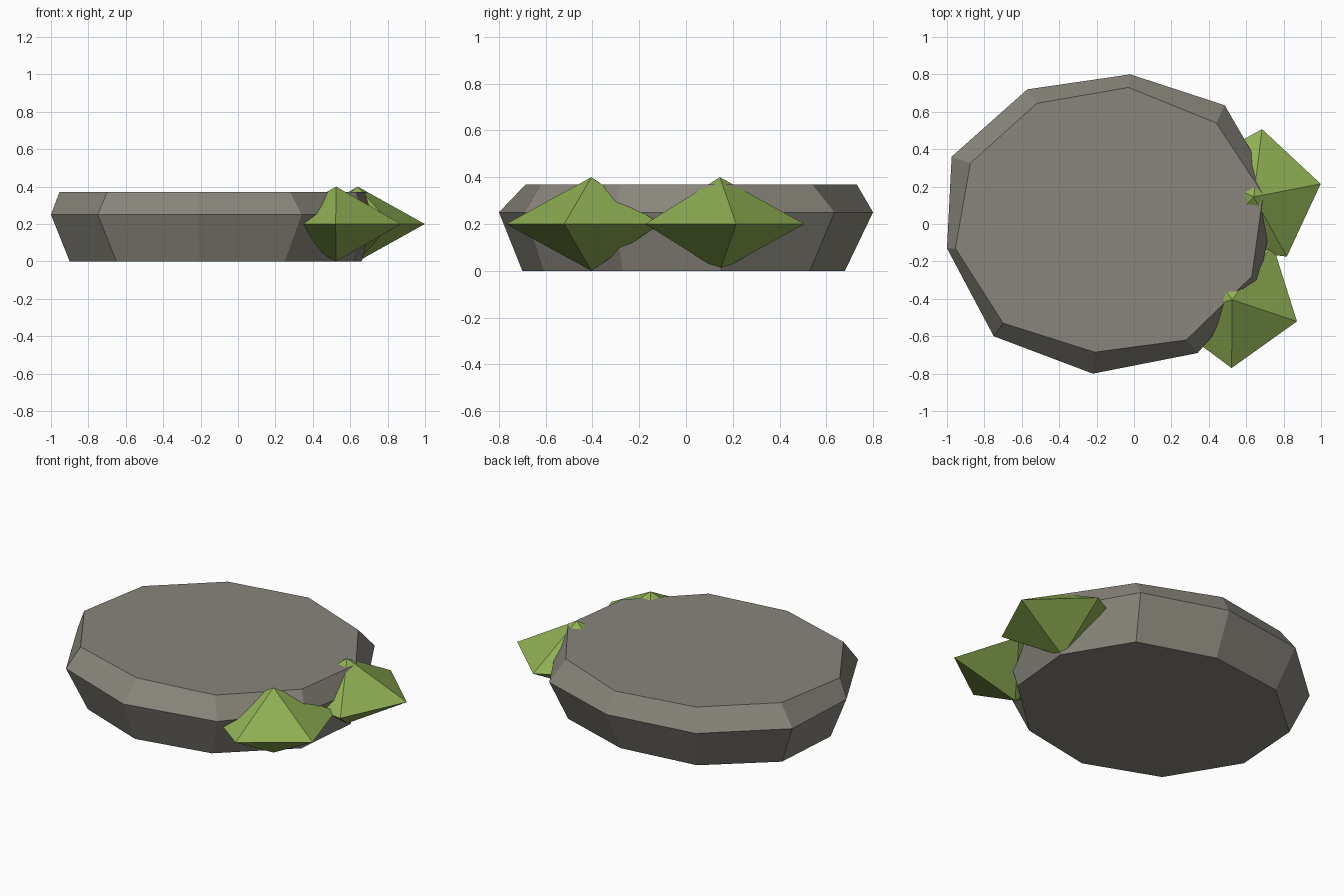
import bpy, bmesh, math

if "Cube" in bpy.data.objects:
    bpy.data.objects.remove(bpy.data.objects["Cube"])

def material(name, rgb):
    m = bpy.data.materials.new(name)
    m.diffuse_color = (*rgb, 1)
    m.use_nodes = True
    m.node_tree.nodes["Principled BSDF"].inputs["Base Color"].default_value = m.diffuse_color
    return m

def finish(bm, name, mat):
    bmesh.ops.recalc_face_normals(bm, faces=bm.faces)
    me = bpy.data.meshes.new(name)
    bm.to_mesh(me)
    bm.free()
    me.materials.append(mat)
    ob = bpy.data.objects.new(name, me)
    bpy.context.collection.objects.link(ob)
    return ob

stone = material("stone grey", (0.25, 0.235, 0.20))
leaf = material("leaf green", (0.275, 0.43, 0.087))

# Flat stone: three ten-sided outlines, lofted and capped
bottom = [(-.90, -.12), (-.65, -.53), (-.21, -.70), (.25, -.61), (.62, -.27),
          (.66, .15), (.43, .53), (-.03, .68), (-.51, .62), (-.87, .31)]
middle = [(-1, -.13), (-.75, -.60), (-.22, -.80), (.34, -.69), (.67, -.31),
          (.76, .16), (.485, .635), (-.02, .80), (-.57, .72), (-.975, .36)]
top = [(-.955, -.13), (-.70, -.53), (-.21, -.685), (.28, -.62), (.63, -.28),
       (.69, .16), (.44, .54), (-.03, .73), (-.52, .645), (-.875, .325)]
bm = bmesh.new()
rings = [[bm.verts.new((x, y, z)) for x, y in ring]
         for ring, z in ((bottom, 0), (middle, .25), (top, .37))]
for a, b in zip(rings, rings[1:]):
    for i in range(10):
        j = (i + 1) % 10
        bm.faces.new((a[i], a[j], b[j], b[i]))
bm.faces.new(rings[0])
bm.faces.new(rings[-1])
finish(bm, "flat_stone", stone)

# Grass clumps: five-sided double pyramids sunk into the stone's edge
def clump(name, x, y, angle, r=.365, h=.4):
    bm = bmesh.new()
    lo = bm.verts.new((x, y, 0))
    hi = bm.verts.new((x, y, h))
    ring = []
    for k in range(5):
        a = math.radians(angle + 72 * k)
        ring.append(bm.verts.new((x + r * math.cos(a), y + r * math.sin(a), h / 2)))
    for k in range(5):
        p, q = ring[k], ring[(k + 1) % 5]
        bm.faces.new((p, q, hi))
        bm.faces.new((q, p, lo))
    finish(bm, name, leaf)

clump("front_grass_clump", .525, -.405, -18.5)
clump("side_grass_clump", .64, .145, 11)
